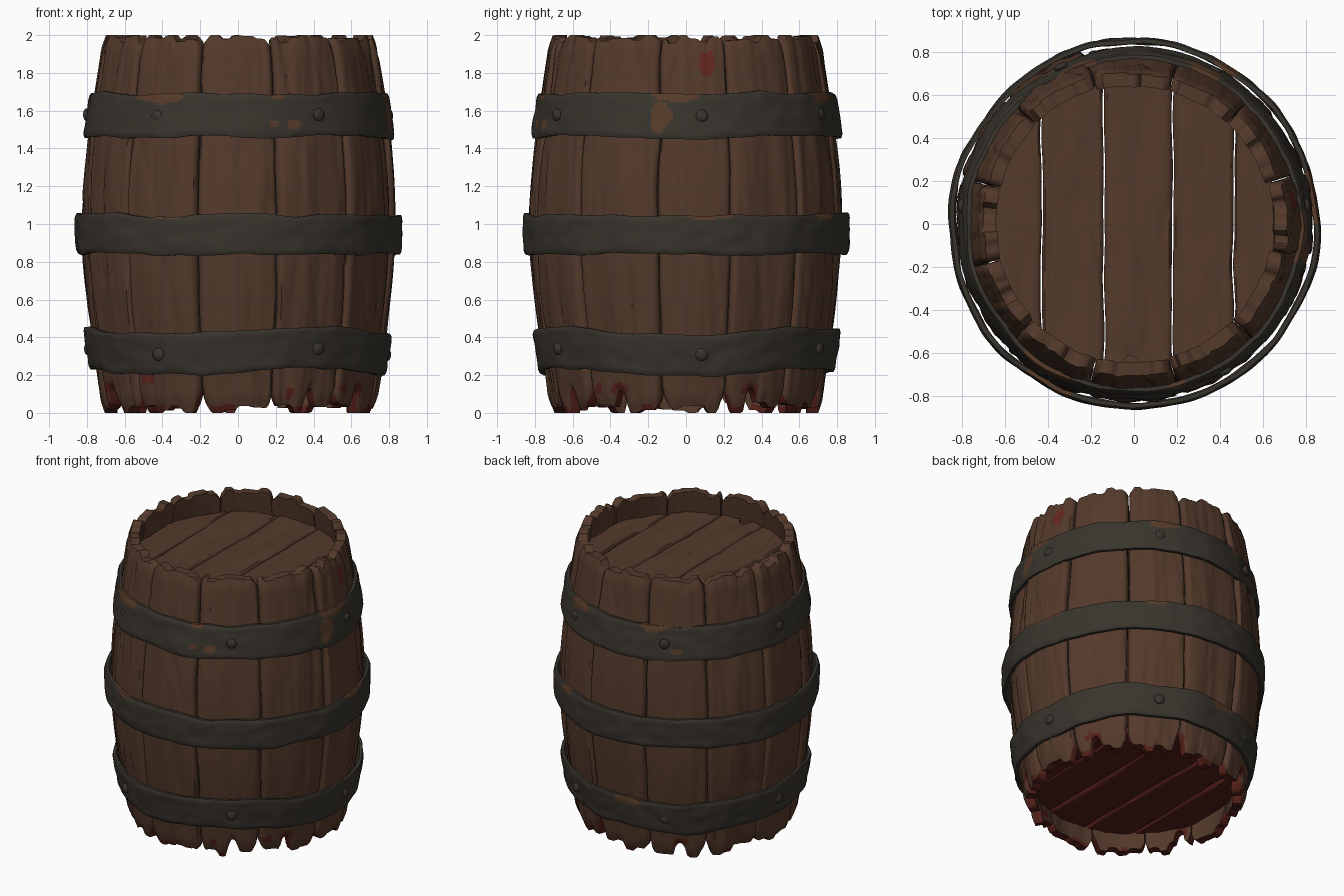
import bpy, bmesh, math, random
from math import sin, cos, radians, degrees, hypot, sqrt, atan2
from mathutils import Vector, noise

random.seed(7)
cube = bpy.data.objects.get("Cube")
if cube:
    bpy.data.objects.remove(cube, do_unlink=True)


def material(name, rgb):
    m = bpy.data.materials.new(name)
    m.use_nodes = True
    m.diffuse_color = (*rgb, 1)
    m.node_tree.nodes["Principled BSDF"].inputs["Base Color"].default_value = (*rgb, 1)
    return m


MATS = [material("brown_wood", (.088, .042, .024)), material("dark_wood", (.050, .025, .015)),
        material("iron", (.040, .034, .026)), material("rust", (.095, .044, .022)),
        material("red_stain", (.125, .020, .014)), material("dark_red_wood", (.090, .014, .010))]
WOOD, DARK, IRON, RUST, RED, DARK_RED = range(6)


def wave(x, y, z, seed=0):
    return noise.noise(Vector((x + seed * 9.3, y - seed * 4.1, z + seed * 2.7)))


def finish(bm, name, angle):
    bmesh.ops.recalc_face_normals(bm, faces=bm.faces)
    me = bpy.data.meshes.new(name)
    bm.to_mesh(me)
    bm.free()
    for m in MATS:
        me.materials.append(m)
    ob = bpy.data.objects.new(name, me)
    bpy.context.collection.objects.link(ob)
    bpy.ops.object.select_all(action='DESELECT')
    ob.select_set(True)
    bpy.context.view_layer.objects.active = ob
    bpy.ops.object.shade_smooth_by_angle(angle=radians(angle))
    return ob


def slab(name, nu, nv, point, paint, wrap=False):
    """Closed thick sheet: point(u, v, side) shapes it, paint(centre, kind) colours it."""
    bm = bmesh.new()
    cols = nu if wrap else nu + 1
    g = [[[bm.verts.new(point(i / nu, j / nv, s)) for j in range(nv + 1)]
          for i in range(cols)] for s in (0, 1)]

    def quad(kind, *vs):
        f = bm.faces.new(vs)
        f.material_index = paint(f.calc_center_median(), kind)

    for i in range(nu):
        k = (i + 1) % cols
        for s, kind in ((0, "outer"), (1, "inner")):
            for j in range(nv):
                quad(kind, g[s][i][j], g[s][k][j], g[s][k][j + 1], g[s][i][j + 1])
        for j, kind in ((0, "start"), (nv, "end")):
            quad(kind, g[0][i][j], g[0][k][j], g[1][k][j], g[1][i][j])
    if not wrap:
        for i in (0, nu):
            for j in range(nv):
                quad("side", g[0][i][j], g[0][i][j + 1], g[1][i][j + 1], g[1][i][j])
    return finish(bm, name, 50)


def bulge(z):
    d = (z - 1) ** 2
    return .83 - .16 * d + .05 * d * d


def polar(a, r, z):
    return Vector((r * sin(a), -r * cos(a), z))


def bearing(p):
    return degrees(atan2(p.x, -p.y)) % 360


def turn(a, b):
    return (a - b + 180) % 360 - 180


def in_patch(p, patches, rough):
    """True inside any ragged oval given as (bearing, height, half angle, half height)."""
    n = 1 + rough * wave(p.x * 11, p.y * 11, p.z * 11)
    b = bearing(p)
    return any(hypot(turn(b, a) / wa, (p.z - z) / wz) < n for a, z, wa, wz in patches)


def edge(u, width=.16):
    """0 in the middle of a board, rising to 1 at its long edges."""
    return max(0, (abs(2 * u - 1) - 1 + width) / width) ** 2


def ragged(levels, u):
    """Step between random levels with short slanted breaks."""
    t = u * (len(levels) - 1)
    i = min(int(t), len(levels) - 2)
    f = min(1, max(0, (t - i - .3) / .4))
    return levels[i] + (levels[i + 1] - levels[i]) * f * f * (3 - 2 * f)


# Staves: bulging boards with ragged, notched ends
JOINTS = [-15.5, 15, 46, 79.5, 107, 137, 165, 196, 225, 255, 285, 314, 344.5]
NOTCHES = [61, 119, 32, 165, 212, 293]
STAINS = [(98.5, 1.84, 3.8, .065), (320, .19, 4, .03)]
LOW_STAINS = [(61, .125, 4, .025), (119, .125, 4, .025), (293, .12, 4, .03),
              (50, .13, 2.5, .02), (22, .10, 2.5, .02), (165, .125, 4, .025), (212, .125, 4, .025)]


def stave(k):
    a0, a1 = JOINTS[k], JOINTS[k + 1]
    shift = random.uniform(-.01, .008)
    lows = [random.uniform(.012, .06) for _ in range(6)]
    highs = [random.uniform(.0, .045) for _ in range(7)]
    lows[1 + k % 4] = highs[1 + k * 2 % 5] = 0

    def point(u, v, side):
        low = ragged(lows, u) + .07 * edge(u, .25)
        high = ragged(highs, u) + .025 * edge(u, .2)
        deg = a0 + u * (a1 - a0)
        for n in NOTCHES:
            low += .09 * sqrt(max(0, 1 - (turn(deg, n) / 3.2) ** 2))
        z = 2 * v + low * (1 - v) ** 6 - high * v ** 6
        a = radians(deg) + (.5 - u) * .010
        # neighbours share the same wandering joint line
        joint = k if u < .5 else (k + 1) % 12
        a += .016 * wave(joint * 3.7, 0, z * 3) * edge(u, .6)
        grain = .014 * wave(a * 7, 0, z * 1.3, k) + .006 * wave(a * 22, 0, z * 2.5, k)
        crack = max(0, 1 - 14 * abs(wave(a * 5 + z * .8, 0, z * .9, k + 20)))
        r = bulge(z) + shift + grain - .007 * crack - .022 * edge(u, .12)
        r -= .014 * (max(0, v - .97) + max(0, .03 - v)) / .03
        if side:
            r = bulge(z) + shift - .075 + grain * .5
        return polar(a, r, z)

    def paint(c, kind):
        if kind == "start":
            return DARK_RED
        if kind == "side":
            return DARK
        if kind == "outer" and in_patch(c, STAINS, .4):
            return RED
        stained = c.z < .035 and wave(c.x * 6, c.y * 6, c.z * 8, 3) > 0
        return DARK_RED if stained or in_patch(c, LOW_STAINS, .8) else WOOD

    slab(f"stave_{k + 1}", 28, 60, point, paint)


for k in range(12):
    stave(k)


# Round heads at both ends, five planks each
CUTS = [-.66, -.43, -.14, .18, .465, .66]


def plank(name, k, top, z0, z1):
    def point(u, v, side):
        x = CUTS[k] + .003 + u * (CUTS[k + 1] - CUTS[k] - .006)
        joint = k if u < .5 else k + 1
        x += .010 * wave(joint * 3.3, v * 5, 0) * edge(u, .4)
        half = sqrt(.672 ** 2 - min(abs(x), .655) ** 2) - .014 * abs(wave(x * 14, k, v * 3))
        y = (2 * v - 1) * half
        if top and k == 2:
            y += .06 * sqrt(max(0, 1 - ((x + .015) / .045) ** 2)) * (1 - v) ** 8
        crack = max(0, 1 - 14 * abs(wave(x * 5 + y, y * 1.2, k, 31)))
        bump = .012 * wave(x * 7, y * 1.5, k) + .006 * wave(x * 20, y * 3, k) - .006 * crack
        sink = .016 * edge(u, .12)
        return Vector((x, y, z1 + bump - sink if side == 0 else z0 + bump + sink))

    def paint(c, kind):
        if not top and kind != "outer":
            return DARK_RED
        return DARK if kind == "side" else WOOD

    slab(name, 22, 40, point, paint)


for k in range(5):
    plank(f"top_plank_{k + 1}", k, True, 1.78, 1.84)
    plank(f"bottom_plank_{k + 1}", k, False, .16, .22)


# Iron hoops with rust patches
RUST_SPOTS = [(329, 1.675, 10, .036), (22, 1.525, 3.2, .026), (85, 1.68, 11, .036),
              (80, 1.57, 4, .10), (198, 1.675, 7, .034), (211, 1.52, 3, .024),
              (155, 1.67, 6, .03), (333, 1.045, 8, .022), (99, 1.045, 7, .022),
              (150, 1.045, 6, .022), (187, .41, 7, .03), (14, 1.53, 1.8, .02), (15, 1.68, 3, .02)]


def hoop_wave(a, amp):
    return amp * cos(3 * (a - radians(32)))


def hoop(name, z0, z1, gap, amp, seed):
    def point(u, v, side):
        a = u * math.tau
        s, c = sin(a), cos(a)
        z = z0 + v * (z1 - z0) + hoop_wave(a, amp)
        z += .016 * wave(s * 2.5, c * 2.5, v * .6, seed)
        z += .012 * (2 * v - 1) * wave(s * 5, c * 5, v, seed + 7)
        r = bulge(z) + gap + .018 * wave(s * 3, c * 3, 0, seed + 4)
        r += .006 * wave(s * 8, c * 8, v * 3, seed)
        r -= .008 * edge(v, .25)
        return polar(a, r - .02 * side, z)

    def paint(c, kind):
        return RUST if kind != "inner" and in_patch(c, RUST_SPOTS, .5) else IRON

    slab(name, 300, 20, point, paint, wrap=True)


hoop("bottom_hoop", .22, .435, .032, .018, 1)
hoop("middle_hoop", .84, 1.05, .034, .002, 2)
hoop("top_hoop", 1.46, 1.69, .025, .004, 3)


# Domed rivets on the outer hoops
def rivet(name, deg, z, amp, gap):
    a = radians(deg)
    z += hoop_wave(a, amp)
    bm = bmesh.new()
    bmesh.ops.create_uvsphere(bm, u_segments=14, v_segments=8, radius=.034)
    for f in bm.faces:
        f.material_index = IRON
    ob = finish(bm, name, 60)
    ob.scale = (1, 1, .5)
    ob.rotation_euler = polar(a, 1, 0).to_track_quat('Z', 'Y').to_euler()
    ob.location = polar(a, bulge(z) + gap, z)


for n, deg in enumerate((-32, 32, 96, 152, 205, 264)):
    rivet(f"bottom_rivet_{n + 1}", deg, .325, .016, .032)
    rivet(f"top_rivet_{n + 1}", deg, 1.575, .004, .025)
